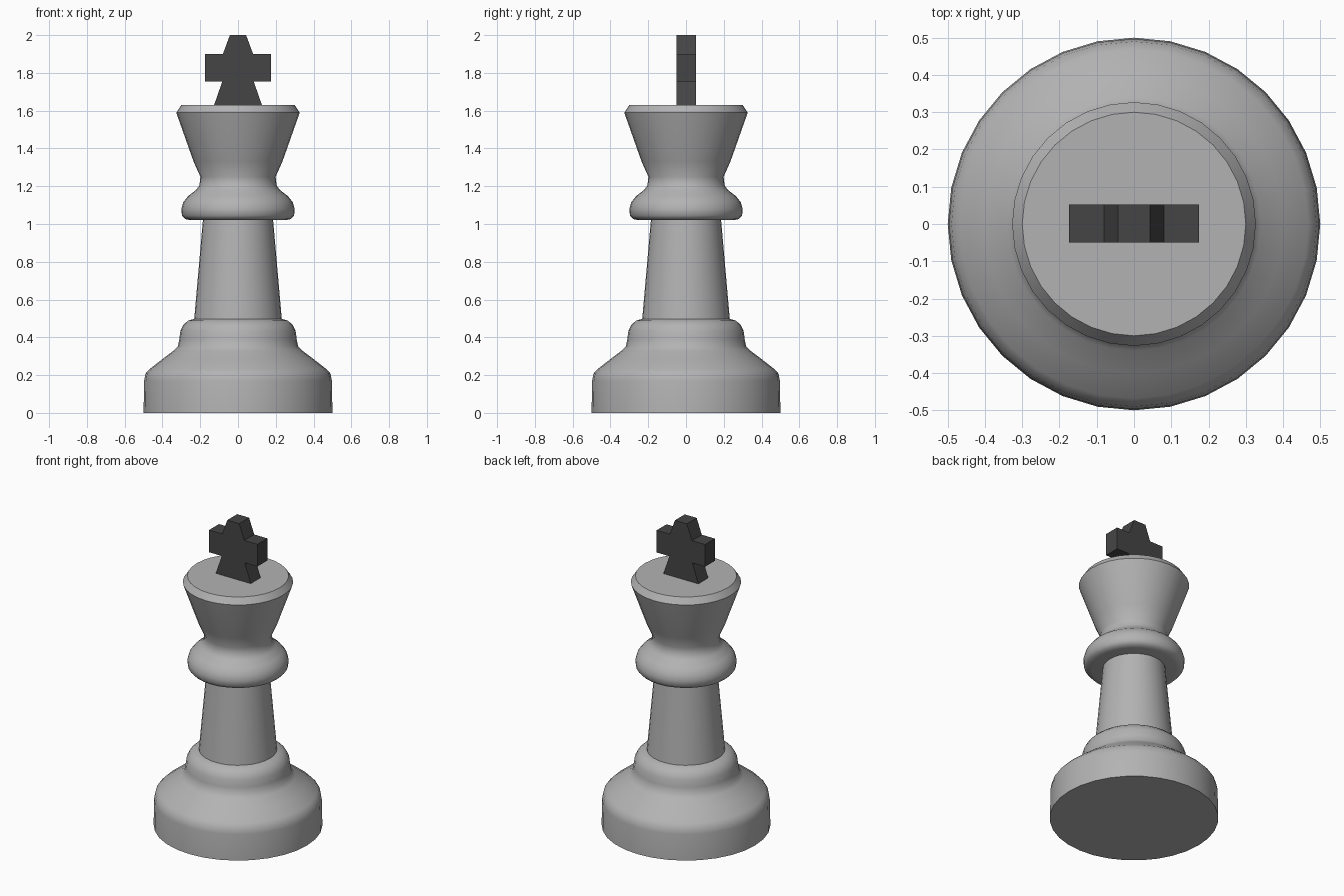
import bpy
import bmesh
from math import cos, sin, tau, radians

cube = bpy.data.objects.get("Cube")
if cube:
    bpy.data.objects.remove(cube, do_unlink=True)

SIDES = 32


def material(name, value):
    mat = bpy.data.materials.new(name)
    mat.use_nodes = True
    colour = (value, value, value, 1)
    mat.diffuse_color = colour
    mat.node_tree.nodes["Principled BSDF"].inputs["Base Color"].default_value = colour
    return mat


def finish(name, bm, mat, smooth):
    bmesh.ops.recalc_face_normals(bm, faces=bm.faces)
    mesh = bpy.data.meshes.new(name)
    bm.to_mesh(mesh)
    bm.free()
    mesh.materials.append(mat)
    obj = bpy.data.objects.new(name, mesh)
    bpy.context.collection.objects.link(obj)
    if smooth:
        bpy.ops.object.select_all(action="DESELECT")
        obj.select_set(True)
        bpy.context.view_layer.objects.active = obj
        bpy.ops.object.shade_smooth_by_angle(angle=radians(40))
    return obj


def turned(name, profile, mat):
    """Lathe a (radius, height) profile into a closed solid."""
    bm = bmesh.new()
    rings = [[bm.verts.new((r * cos(tau * i / SIDES), r * sin(tau * i / SIDES), z))
              for i in range(SIDES)] for r, z in profile]
    for low, high in zip(rings, rings[1:]):
        for i in range(SIDES):
            j = (i + 1) % SIDES
            bm.faces.new((low[i], low[j], high[j], high[i]))
    bm.faces.new(rings[0])
    bm.faces.new(rings[-1])
    return finish(name, bm, mat, True)


def extruded(name, half_outline, y_front, y_back, mat):
    """Mirror a half outline (x, z) across x = 0 and extrude it along y."""
    outline = half_outline + [(-x, z) for x, z in reversed(half_outline)]
    bm = bmesh.new()
    face = bm.faces.new([bm.verts.new((x, y_front, z)) for x, z in outline])
    new = bmesh.ops.extrude_face_region(bm, geom=[face])["geom"]
    moved = [v for v in new if isinstance(v, bmesh.types.BMVert)]
    bmesh.ops.translate(bm, verts=moved, vec=(0, y_back - y_front, 0))
    return finish(name, bm, mat, False)


body = material("mid grey", 0.45)
dark = material("charcoal", 0.06)

# Stepped foot
turned("base", [(0.5, 0), (0.497, 0.17), (0.49, 0.208), (0.468, 0.232),
                (0.4, 0.285), (0.34, 0.33), (0.318, 0.352), (0.311, 0.39),
                (0.305, 0.435), (0.29, 0.465), (0.265, 0.488), (0.225, 0.5)], body)

# Tapered column
turned("column", [(0.232, 0.495), (0.185, 1.03)], body)

# Collar, waist and flared crown
turned("collar_and_crown", [(0.25, 1.02), (0.28, 1.026), (0.297, 1.045), (0.3, 1.08),
                            (0.29, 1.115), (0.265, 1.147), (0.222, 1.18), (0.204, 1.205),
                            (0.199, 1.25), (0.235, 1.33), (0.327, 1.59), (0.3, 1.63)], body)

# Cross on top
extruded("cross", [(0.13, 1.62), (0.083, 1.755), (0.175, 1.755), (0.175, 1.9),
                   (0.08, 1.9), (0.043, 2.0)], -0.049, 0.053, dark)
